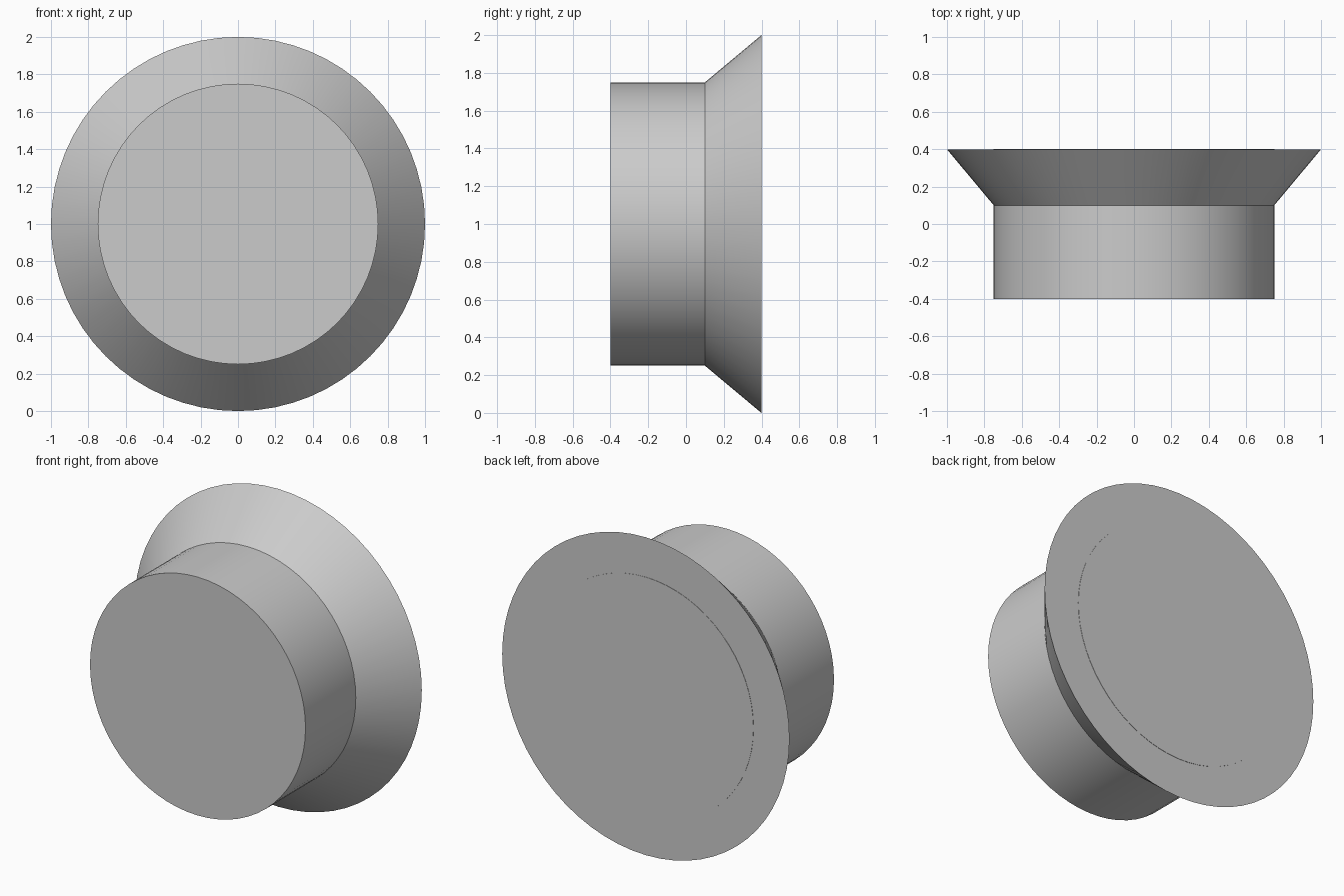
import bpy
import math

cube = bpy.data.objects.get("Cube")
if cube:
    bpy.data.objects.remove(cube, do_unlink=True)

grey = bpy.data.materials.new("neutral grey")
grey.use_nodes = True
colour = (0.6, 0.6, 0.6, 1)
grey.diffuse_color = colour
grey.node_tree.nodes["Principled BSDF"].inputs["Base Color"].default_value = colour

SIDES = 64


def disc(name, front_y, back_y, front_radius, back_radius):
    """Round solid lying along y, smooth around its side with sharp rims."""
    bpy.ops.mesh.primitive_cone_add(
        vertices=SIDES, radius1=front_radius, radius2=back_radius,
        depth=back_y - front_y, location=(0, (front_y + back_y) / 2, 1),
        rotation=(-math.pi / 2, 0, 0))
    part = bpy.context.object
    part.name = name
    part.data.materials.append(grey)
    bpy.ops.object.transform_apply(location=False, rotation=True, scale=False)
    bpy.ops.object.shade_smooth_by_angle(angle=math.radians(30))
    return part


# Straight knob body, running through to just proud of the flange back
disc("knob_body", -0.4, 0.401, 0.75, 0.75)

# Flared flange widening towards the back
disc("flared_flange", 0.1, 0.399, 0.75, 1.0)
